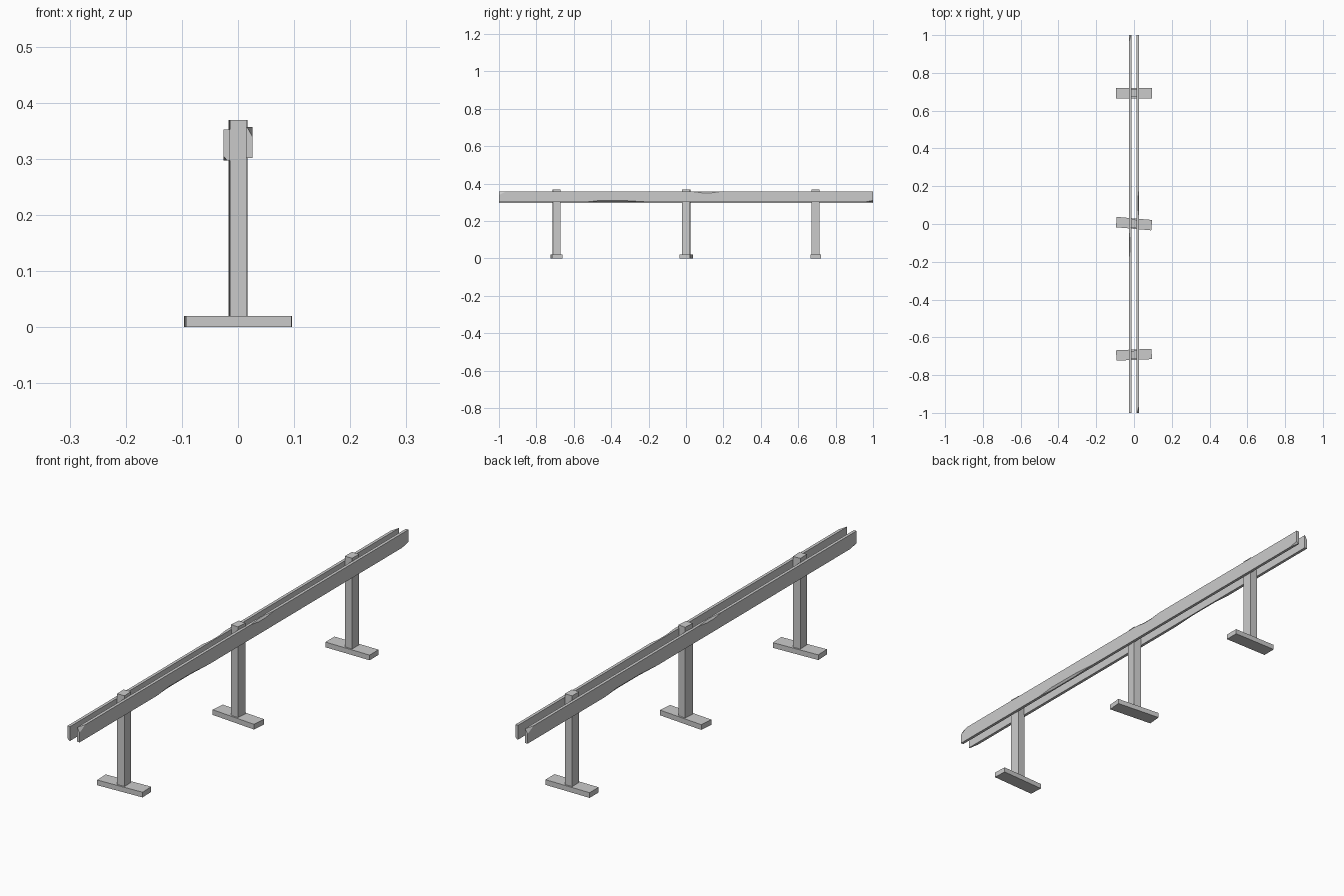
import bpy, bmesh
from math import radians, pi
from mathutils import Matrix

if "Cube" in bpy.data.objects:
    bpy.data.objects.remove(bpy.data.objects["Cube"])


def finish(bm, name):
    bmesh.ops.recalc_face_normals(bm, faces=bm.faces)
    me = bpy.data.meshes.new(name)
    bm.to_mesh(me)
    bm.free()
    ob = bpy.data.objects.new(name, me)
    bpy.context.collection.objects.link(ob)
    return ob


def box(name, size, loc, turn=0):
    bm = bmesh.new()
    bmesh.ops.create_cube(bm, size=1, matrix=Matrix.Diagonal((*size, 1)))
    ob = finish(bm, name)
    ob.location = loc
    ob.rotation_euler.z = radians(turn)
    return ob


# Rail sections along y: (y, top chip width, height, bottom chip width, height)
SECTIONS = [
    (-1.0, .010, .018, 0, 0), (-.965, 0, 0, 0, 0),
    (-.53, 0, 0, 0, 0), (-.46, 0, 0, .006, .008),
    (-.32, 0, 0, .006, .007), (-.21, 0, 0, 0, 0),
    (.04, 0, 0, 0, 0), (.09, .006, .007, 0, 0),
    (.13, .006, .007, 0, 0), (.18, 0, 0, 0, 0),
    (.96, 0, 0, 0, 0), (1.0, 0, 0, .007, .008),
]


def rail(name, lift, turn):
    x0, x1, z0, z1 = .0145, .026, .302, .357
    bm = bmesh.new()
    rings = []
    for y, tx, tz, bx, bz in SECTIONS:
        pts = [(x0, z0), (x1 - bx, z0), (x1, z0 + bz),
               (x1, z1 - tz), (x1 - tx, z1), (x0, z1)]
        rings.append([bm.verts.new((x, y, z)) for x, z in pts])
    for a, b in zip(rings, rings[1:]):
        for i in range(6):
            j = (i + 1) % 6
            bm.faces.new((a[i], a[j], b[j], b[i]))
    bm.faces.new(rings[0])
    bm.faces.new(rings[-1])
    bmesh.ops.remove_doubles(bm, verts=bm.verts, dist=1e-5)
    ob = finish(bm, name)
    ob.location.z = lift
    ob.rotation_euler.z = turn


# Two chipped planks, one turned end for end
rail("right_rail", 0, 0)
rail("left_rail", -.005, pi)

# Three posts on flat feet, slightly twisted
for label, y, turn in (("front", -.692, 2.5), ("middle", .002, -5), ("back", .693, 0)):
    box(label + "_post", (.031, .042, .35), (0, y, .194), turn)
    box(label + "_foot", (.188, .055, .02), (0, y, .01), turn)
